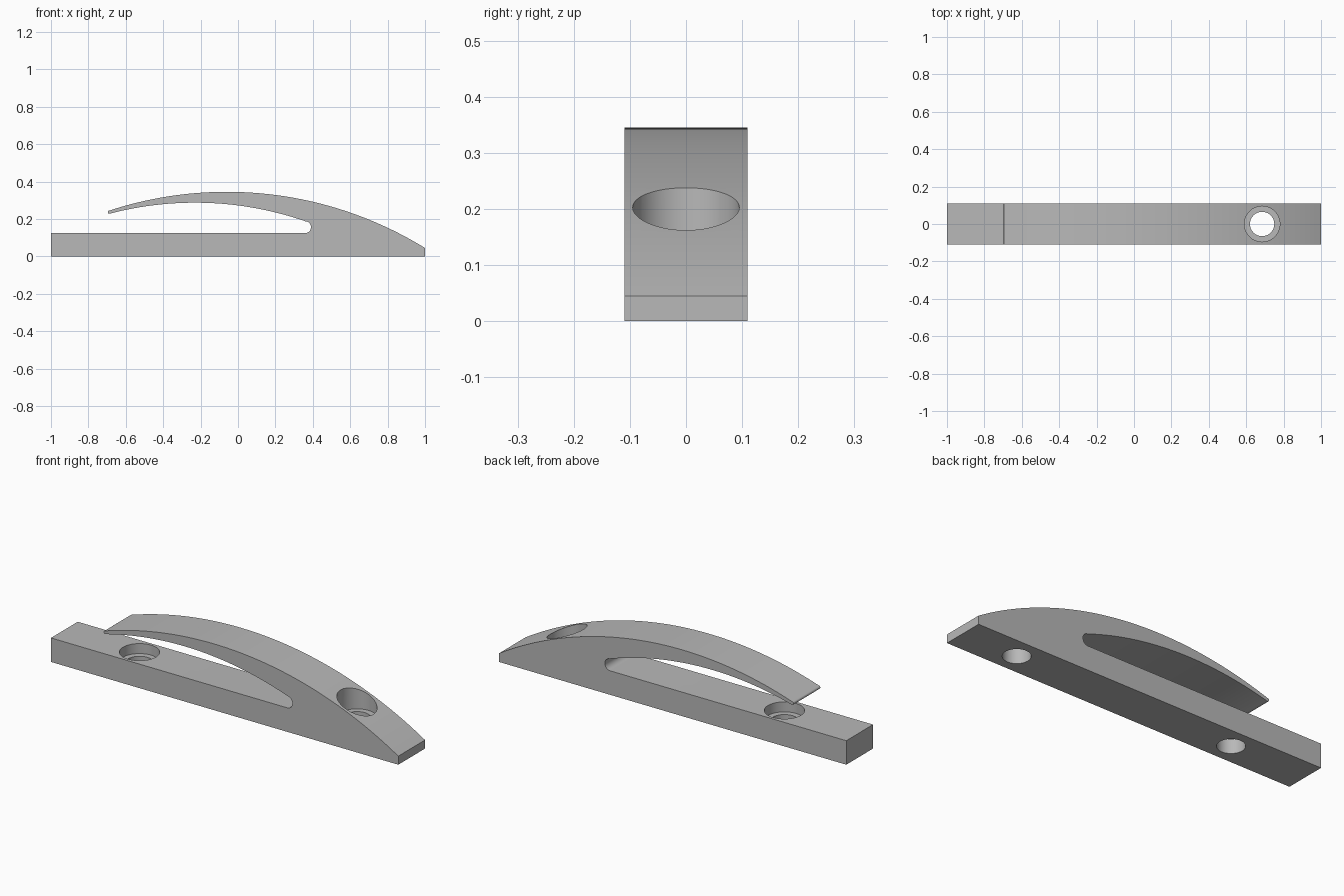
import bpy, bmesh
from math import sin, cos, radians, sqrt

if "Cube" in bpy.data.objects:
    bpy.data.objects.remove(bpy.data.objects["Cube"], do_unlink=True)

HALF_WIDTH = 0.11

grey = bpy.data.materials.new("plain_grey")
grey.use_nodes = True
colour = (0.48, 0.48, 0.48, 1)
grey.diffuse_color = colour
grey.node_tree.nodes["Principled BSDF"].inputs["Base Color"].default_value = colour


def bow(x0, x1, peak_x, peak_z, radius, steps):
    """Shallow circular arch sampled between two x positions."""
    xs = [x0 + (x1 - x0) * i / steps for i in range(steps + 1)]
    return [(x, peak_z - radius + sqrt(radius ** 2 - (x - peak_x) ** 2)) for x in xs]


def fillet(cx, cz, r, a0, a1, steps=8):
    angles = [radians(a0 + (a1 - a0) * i / steps) for i in range(steps + 1)]
    return [(cx + r * cos(a), cz + r * sin(a)) for a in angles]


# Side profile: base bar, arched back, rounded arm tip, arm underside, slot end
profile = [(-1, 0), (1, 0)]
profile += bow(1, -0.685, -0.06, 0.345, 2.02, 64)
profile += fillet(-0.688, 0.2364, 0.0085, 112, 285)
profile += bow(-0.68, 0.362, -0.23, 0.287, 1.8, 40)
profile += fillet(0.36, 0.157, 0.03, 70, 0)
profile += fillet(0.36, 0.155, 0.03, 0, -90)
profile += [(-1, 0.125)]

# Extrude the profile across the width
bm = bmesh.new()
face = bm.faces.new([bm.verts.new((x, -HALF_WIDTH, z)) for x, z in profile])
out = bmesh.ops.extrude_face_region(bm, geom=[face])
moved = [v for v in out["geom"] if isinstance(v, bmesh.types.BMVert)]
bmesh.ops.translate(bm, verts=moved, vec=(0, 2 * HALF_WIDTH, 0))
bmesh.ops.remove_doubles(bm, verts=bm.verts, dist=0.0005)
bmesh.ops.recalc_face_normals(bm, faces=bm.faces)
mesh = bpy.data.meshes.new("clip_body")
bm.to_mesh(mesh)
bm.free()
mesh.materials.append(grey)
body = bpy.data.objects.new("clip_body", mesh)
bpy.context.collection.objects.link(body)


def drill(x, radius, z0, z1):
    """Cut a vertical round hole through the body."""
    bpy.ops.mesh.primitive_cylinder_add(vertices=64, radius=radius, depth=z1 - z0,
                                        location=(x, 0, (z0 + z1) / 2))
    cutter = bpy.context.object
    cutter.name = "hole_cutter"
    cutter.hide_render = True
    cutter.data.materials.append(grey)
    bpy.ops.object.select_all(action="DESELECT")
    body.select_set(True)
    bpy.context.view_layer.objects.active = body
    mod = body.modifiers.new("hole", "BOOLEAN")
    mod.operation = "DIFFERENCE"
    mod.solver = "EXACT"
    mod.object = cutter
    bpy.ops.object.modifier_apply(modifier=mod.name)
    bpy.data.objects.remove(cutter, do_unlink=True)


# Two counterbored screw holes: position, ledge height, top of the cut
for x, ledge, top in ((-0.567, 0.073, 0.18), (0.685, 0.12, 0.5)):
    drill(x, 0.095, ledge, top)
    drill(x, 0.065, -0.1, ledge + 0.03)

bpy.ops.object.select_all(action="DESELECT")
body.select_set(True)
bpy.context.view_layer.objects.active = body
bpy.ops.object.shade_smooth_by_angle(angle=radians(30))
